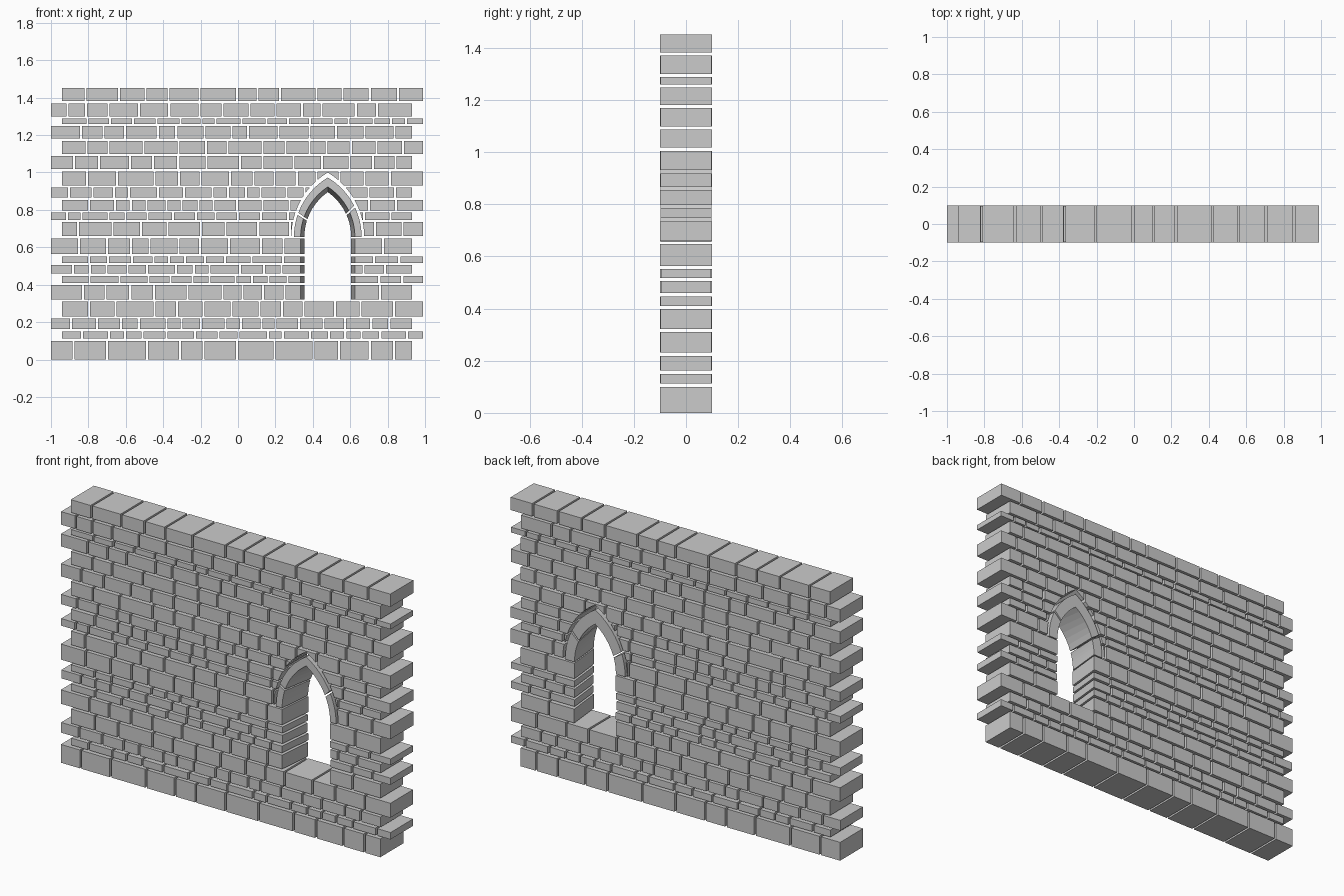
import bpy, bmesh, math, random

if "Cube" in bpy.data.objects:
    bpy.data.objects.remove(bpy.data.objects["Cube"])

random.seed(7)
CX, SPRING, SILL, D = 0.48, 0.655, 0.315, 0.1
GAP = 0.011

# bottom and top height of each course
COURSES = [(0, .10), (.112, .15), (.163, .219), (.231, .31), (.322, .398),
           (.41, .447), (.459, .505), (.517, .551), (.563, .648), (.66, .735),
           (.747, .786), (.797, .854), (.866, .919), (.931, 1.005), (1.018, 1.087),
           (1.099, 1.169), (1.181, 1.249), (1.259, 1.288), (1.299, 1.37), (1.382, 1.452)]
# courses whose vertical joints are set exactly: footing, sill and coping
JOINTS = {0: [-1, -.875, -.695, -.48, -.305, -.18, .0, .2, .41, .545, .71, .84, .94],
          3: [-.94, -.79, -.65, -.44, -.32, -.18, -.03, .12, .24, .355, .525, .66, .84, 1],
          19: [-.94, -.81, -.63, -.49, -.365, -.2, 0, .11, .23, .425, .565, .71, .86, 1]}


def make_object(name, bm):
    bmesh.ops.recalc_face_normals(bm, faces=bm.faces)
    mesh = bpy.data.meshes.new(name)
    bm.to_mesh(mesh)
    bm.free()
    ob = bpy.data.objects.new(name, mesh)
    bpy.context.collection.objects.link(ob)
    return ob


def loft(bm, front, back):
    """Closed solid between a front outline and a back outline of (x, y, z) points."""
    f = [bm.verts.new(p) for p in front]
    b = [bm.verts.new(p) for p in back]
    bm.faces.new(f)
    bm.faces.new(b[::-1])
    n = len(f)
    for i in range(n):
        j = (i + 1) % n
        bm.faces.new((f[i], b[i], b[j], f[j]))


def brick(bm, x0, x1, z0, z1, d):
    outline = [(x0, z0), (x1, z0), (x1, z1), (x0, z1)]
    loft(bm, [(x, -d, z) for x, z in outline], [(x, d, z) for x, z in outline])


def random_joints(x0, x1, mean):
    n = max(2, round((x1 - x0) / mean))
    widths = [random.uniform(.65, 1.35) for _ in range(n)]
    s = (x1 - x0) / sum(widths)
    out = [x0]
    for w in widths:
        out.append(out[-1] + w * s)
    return out


def arc_point(half, height, t, side):
    """Point on one flank of a pointed arch, t = 0 at the springing, 1 at the apex."""
    r = (half * half + height * height) / (2 * half)
    a = math.asin(min(1, height / r)) * t
    return CX + side * (half - r + r * math.cos(a)), SPRING + r * math.sin(a)


# courses of bricks, alternate ends toothed
bm = bmesh.new()
for i, (z0, z1) in enumerate(COURSES):
    left, right = (-1, .94) if i % 2 == 0 else (-.94, 1)
    mean = .115 if z1 - z0 < .06 else .137
    if i in JOINTS:
        runs = [JOINTS[i]]
    elif 4 <= i <= 8:
        runs = [random_joints(left, CX - .112, mean), random_joints(CX + .122, right, mean)]
    else:
        runs = [random_joints(left, right, mean)]
    for xs in runs:
        for a, b in zip(xs, xs[1:]):
            d = D - (random.uniform(0, .005) if z1 - z0 < .06 else random.uniform(0, .002))
            brick(bm, a, b - GAP, z0, z1, d)
wall = make_object("wall_bricks", bm)

# cutter for the splayed window jambs, wider at the front
bm = bmesh.new()


def jamb_outline(y, half):
    return [(CX - half, y, SILL), (CX + half, y, SILL),
            (CX + half, y, SPRING), (CX - half, y, SPRING)]


loft(bm, jamb_outline(-.12, .147), jamb_outline(.12, .123))
jamb_cutter = make_object("jamb_cutter", bm)

# cutter for the pointed head
STEPS = 12
head = [arc_point(.195, .345, k / STEPS, 1) for k in range(STEPS + 1)]
head += [arc_point(.195, .345, k / STEPS, -1) for k in range(STEPS - 1, -1, -1)]
bm = bmesh.new()
loft(bm, [(x, -.15, z) for x, z in head], [(x, .15, z) for x, z in head])
head_cutter = make_object("head_cutter", bm)

bpy.context.view_layer.objects.active = wall
for cutter in (jamb_cutter, head_cutter):
    cutter.hide_render = True
    mod = wall.modifiers.new("opening", 'BOOLEAN')
    mod.operation, mod.solver, mod.object = 'DIFFERENCE', 'EXACT', cutter
    bpy.ops.object.modifier_apply(modifier=mod.name)
    bpy.data.objects.remove(cutter)

# four arch stones with splayed inner faces
bm = bmesh.new()
for side, joint in ((-1, .33), (1, .44)):
    for t0, t1 in ((0, joint - .015), (joint + .015, 1)):
        ts = [t0 + (t1 - t0) * k / 6 for k in range(7)]
        outer = [arc_point(.181, .318, t, side) for t in ts]
        sections = []
        for y, half, height in ((-.098, .145, .268), (.098, .125, .24)):
            inner = [arc_point(half, height, t, side) for t in reversed(ts)]
            sections.append([(x, y, z) for x, z in outer + inner])
        loft(bm, *sections)
make_object("arch_stones", bm)
